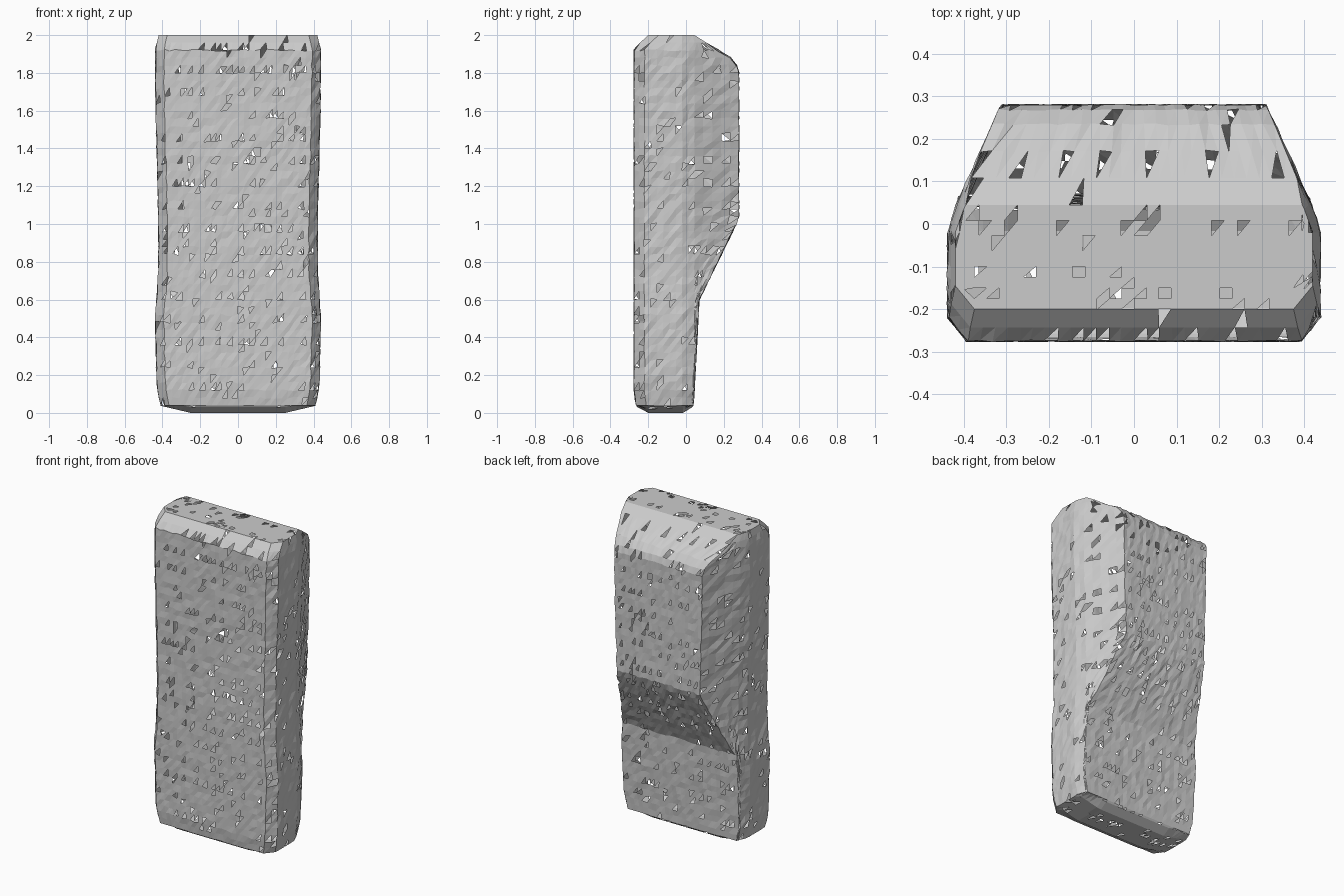
import bpy, bmesh, random

random.seed(7)
if "Cube" in bpy.data.objects:
    bpy.data.objects.remove(bpy.data.objects["Cube"], do_unlink=True)

grey = bpy.data.materials.new("light grey")
grey.use_nodes = True
colour = (0.6, 0.6, 0.6, 1)
grey.diffuse_color = colour
grey.node_tree.nodes["Principled BSDF"].inputs["Base Color"].default_value = colour

# Profiles along the height: (z, value)
FRONT = [(0.04, -0.265), (0.12, -0.275), (1.93, -0.275), (2, -0.2)]
BACK = [(0.04, 0.04), (0.6, 0.07), (1.03, 0.28), (1.82, 0.28), (1.87, 0.25), (2, 0.045)]
WIDTH = [(0.04, 0.41), (0.15, 0.43), (0.5, 0.437), (0.75, 0.42), (1.05, 0.42),
         (1.6, 0.435), (1.93, 0.437), (2, 0.42)]
FACE_COLS, CORNER, SIDE, HUMP = 26, 2, 6, 5


def sample(profile, z):
    for (z0, a), (z1, b) in zip(profile, profile[1:]):
        if z <= z1:
            return a + (b - a) * max(0, (z - z0) / (z1 - z0))
    return profile[-1][1]


def section(z):
    """Outline of the casing at one height, with evenly divided edges."""
    w, yf, yb = sample(WIDTH, z), sample(FRONT, z), sample(BACK, z)
    shoulder = min(0.045, yb - 0.01)
    wb = w - 0.025 - max(0, yb - 0.06) * 0.46
    half = [(w - 0.045, yf), (w, yf + 0.055), (w, -0.02), (w - 0.02, shoulder), (wb, yb)]
    corners = half + [(-x, y) for x, y in reversed(half)]
    steps = [CORNER, SIDE, CORNER, HUMP, FACE_COLS, HUMP, CORNER, SIDE, CORNER, FACE_COLS]
    points = []
    for i, n in enumerate(steps):
        (x0, y0), (x1, y1) = corners[i], corners[(i + 1) % len(corners)]
        points += [(x0 + (x1 - x0) * k / n, y0 + (y1 - y0) * k / n) for k in range(n)]
    return points


def cap(points, z, drop, keep):
    """Ring drawn in towards the middle line of an end."""
    mid = -0.1
    ring = []
    for x, y in points:
        rise = 0.04 * max(0, (abs(x) - 0.25) / 0.17)
        ring.append((x, mid + (y - mid) * keep, z - max(0, drop - rise)))
    return ring


# Stack the rings: bottom end, wall, top end
levels = [0.04 + 0.04 * i for i in range(49)] + [2.0]
rings = [cap(section(0.04), 0.04, 0.04, k) for k in (0, 0.3, 0.6)]
rings.append(cap(section(0.04), 0.04, 0.01, 0.95))
rings += [[(x, y, z) for x, y in section(z)] for z in levels]
rings += [cap(section(2), 2, 0, k) for k in (0.75, 0.5, 0.25, 0)]

bm = bmesh.new()
grid = []
for row, ring in enumerate(rings):
    wobble = 0.004 if 4 < row < len(rings) - 6 else 0.0
    grid.append([bm.verts.new((x + random.uniform(-1, 1) * wobble,
                               y + random.uniform(-0.6, 0.6) * wobble,
                               z + random.uniform(-1.5, 1.5) * wobble))
                 for x, y, z in ring])

# Ragged triangle skin with regular rows of small gaps
count = len(rings[0])
for r in range(len(grid) - 1):
    for c in range(count):
        d = (c + 1) % count
        a, b, e, f = grid[r][c], grid[r][d], grid[r + 1][d], grid[r + 1][c]
        gap_row = r % 3 == 0
        gap_col = round(a.co.x / 0.033) % 2 == 0
        if not (gap_row and gap_col and random.random() < 0.45) and random.random() > 0.04:
            bm.faces.new((a, b, e))
        if random.random() > 0.04:
            bm.faces.new((a, e, f))

bmesh.ops.remove_doubles(bm, verts=bm.verts, dist=0.0005)
loose = [v for v in bm.verts if not v.link_faces]
bmesh.ops.delete(bm, geom=loose, context='VERTS')
mesh = bpy.data.meshes.new("casing")
bm.to_mesh(mesh)
bm.free()
mesh.materials.append(grey)
casing = bpy.data.objects.new("casing", mesh)
bpy.context.collection.objects.link(casing)
